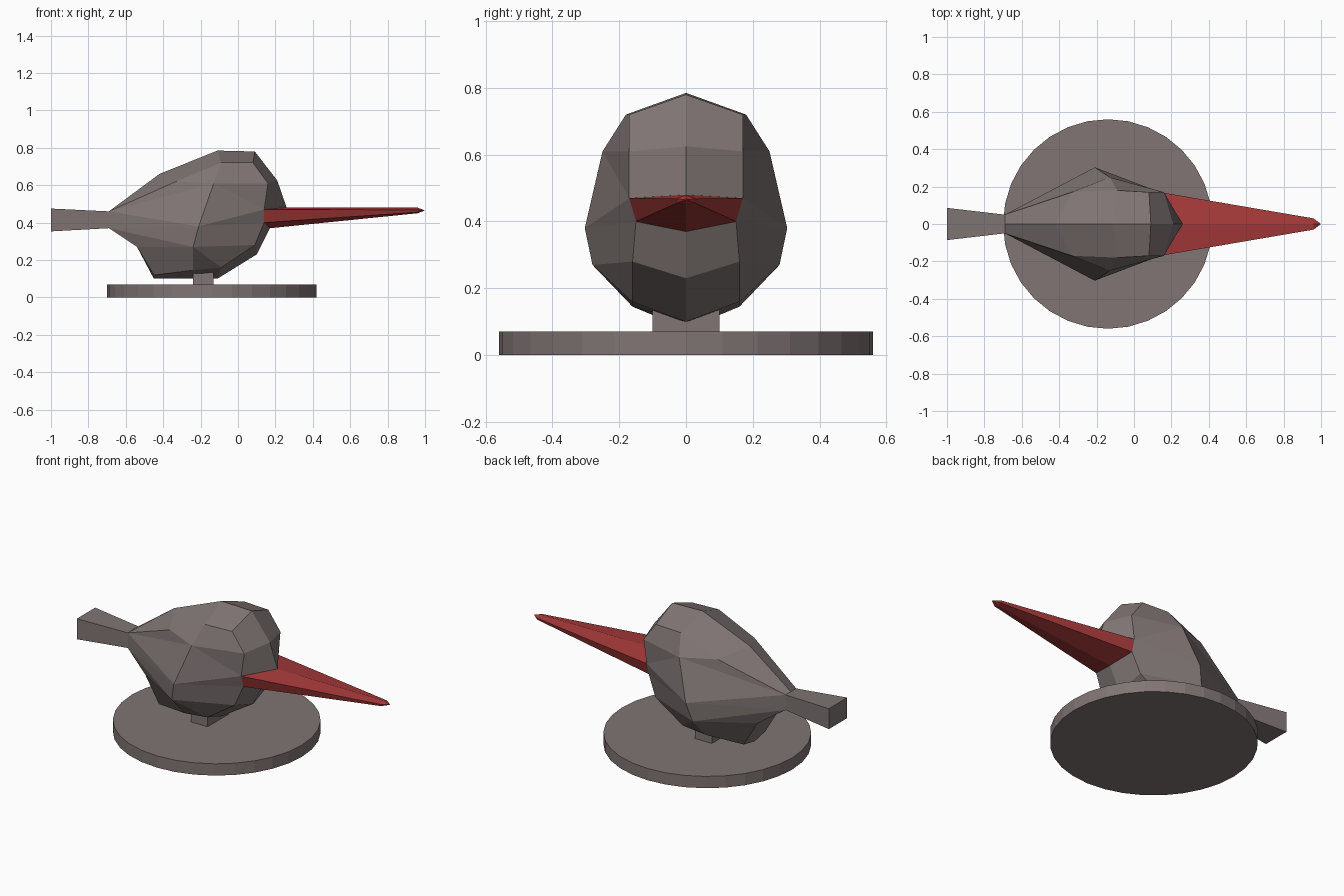
import bpy, bmesh
from mathutils import Vector

if "Cube" in bpy.data.objects:
    bpy.data.objects.remove(bpy.data.objects["Cube"])


def material(name, rgb):
    m = bpy.data.materials.new(name)
    m.diffuse_color = (*rgb, 1.0)
    m.use_nodes = True
    m.node_tree.nodes["Principled BSDF"].inputs["Base Color"].default_value = m.diffuse_color
    return m


GREY = material("warm grey", (0.215, 0.178, 0.175))
RED = material("beak red", (0.39, 0.042, 0.042))


def finish(name, bm, mat):
    bmesh.ops.remove_doubles(bm, verts=bm.verts[:], dist=0.0005)
    bmesh.ops.recalc_face_normals(bm, faces=bm.faces[:])
    me = bpy.data.meshes.new(name)
    bm.to_mesh(me)
    bm.free()
    me.materials.append(mat)
    ob = bpy.data.objects.new(name, me)
    bpy.context.collection.objects.link(ob)
    return ob


def mirrored(name, points, faces, mat):
    """Half shell (y >= 0) of lettered points, mirrored across y = 0."""
    bm = bmesh.new()
    for side in (1, -1):
        v = {k: bm.verts.new((x, y * side, z)) for k, (x, y, z) in points.items()}
        for word in faces.split():
            bm.faces.new([v[c] for c in word])
    return finish(name, bm, mat)


# Body: centre outline (a-l), side line (m-y), widest flank points (A-C)
outline = [(-.69, .37), (-.54, .27), (-.45, .10), (-.11, .10), (.10, .23), (.17, .37),
           (.26, .48), (.21, .625), (.09, .78), (-.11, .785), (-.42, .66), (-.69, .46)]
side = [(-.69, .05, .37), (-.54, .10, .27), (-.45, .10, .12), (-.24, .16, .145),
        (-.09, .16, .16), (.09, .16, .28), (.14, .15, .40), (.14, .17, .47),
        (.16, .17, .61), (.08, .17, .72), (-.09, .18, .72), (-.33, .17, .62),
        (-.69, .05, .46)]
flank = [(-.24, .28, .27), (-.21, .303, .38), (-.13, .25, .61)]
pts = dict(zip("abcdefghijkl", [(x, 0, z) for x, z in outline]))
pts.update(zip("mnopqrstuvwxy", side))
pts.update(zip("ABC", flank))
mirrored("bird_body", pts,
         "abnm bcon cdqpo derq efsr fgts ghut hivu ijwv jkxw klyx lamy "
         "mnA mAB nopA pqA qrA rsBA Bst BtC tuC uvwC wxC xyC yBC ymB", GREY)

# Beak: starts on the face edge and tapers to a blunt tip
beak = {k: pts[k] for k in "fgts"}
beak.update({"G": (.96, 0, .48), "T": (.96, .03, .468), "S": (.96, .025, .456),
             "F": (.96, 0, .45), "P": (1.0, 0, .465)})
mirrored("beak", beak, "gtTG tsST sfFS GTP TSP SFP gtsf", RED)

# Tail: flaring square bar
tail = {"a": (-.69, 0, .37), "m": (-.69, .05, .37), "y": (-.69, .05, .46), "l": (-.69, 0, .46),
        "A": (-1, 0, .353), "M": (-1, .086, .353), "Y": (-1, .086, .475), "L": (-1, 0, .475)}
mirrored("tail", tail, "amMA myYM ylLY AMYL amyl", GREY)

# Round base
bm = bmesh.new()
bmesh.ops.create_cone(bm, cap_ends=True, segments=32, radius1=.56, radius2=.56, depth=.07)
bmesh.ops.translate(bm, verts=bm.verts[:], vec=Vector((-.14, 0, .035)))
finish("round_base", bm, GREY)

# Short post between base and body
bm = bmesh.new()
bmesh.ops.create_cube(bm, size=1)
bmesh.ops.scale(bm, verts=bm.verts[:], vec=Vector((.11, .2, .08)))
bmesh.ops.translate(bm, verts=bm.verts[:], vec=Vector((-.185, 0, .095)))
finish("post", bm, GREY)
